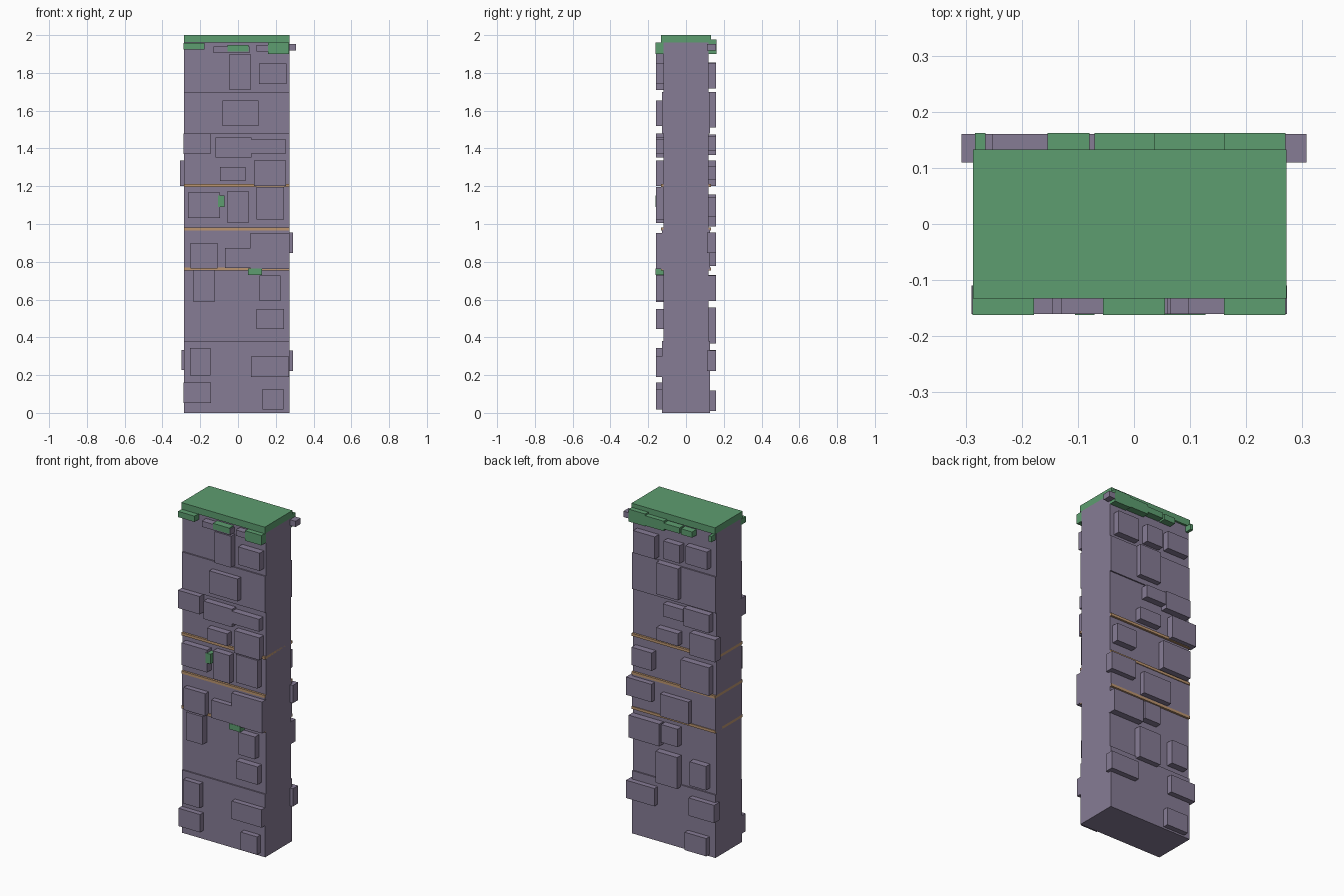
import bpy
import bmesh

cube = bpy.data.objects.get("Cube")
if cube:
    bpy.data.objects.remove(cube, do_unlink=True)


def material(name, red, green, blue):
    mat = bpy.data.materials.new(name)
    mat.use_nodes = True
    mat.diffuse_color = (red, green, blue, 1)
    shader = mat.node_tree.nodes["Principled BSDF"]
    shader.inputs["Base Color"].default_value = mat.diffuse_color
    return mat


purple_stone = material("purple stone", .24, .2, .3)
green_moss = material("green moss", .11, .34, .16)
tan_mortar = material("tan mortar", .5, .3, .16)


def box(name, center, size, mat):
    bm = bmesh.new()
    bmesh.ops.create_cube(bm, size=1)
    bmesh.ops.scale(bm, vec=size, verts=bm.verts)
    bmesh.ops.translate(bm, vec=center, verts=bm.verts)
    mesh = bpy.data.meshes.new(name)
    bm.to_mesh(mesh)
    bm.free()
    mesh.materials.append(mat)
    bpy.context.collection.objects.link(bpy.data.objects.new(name, mesh))


# Wall core, built from courses of two depths
wall_x, wall_width = -.0075, .559
shallow, deep = .24, .256
courses = [(.18, deep), (.38, deep), (.57, shallow), (.76, shallow),
           (.97, deep), (1.2, shallow), (1.33, shallow),
           (1.48, shallow), (1.7, deep), (1.96, shallow)]
bottom = 0
for top, depth in courses:
    box("wall_course", (wall_x, 0, (bottom + top) / 2),
        (wall_width, depth, top - bottom), purple_stone)
    bottom = top

# Mortar bands and the mossy cap
cap_depth = .265
for height in (.763, .973, 1.205):
    box("mortar_band", (wall_x, 0, height),
        (wall_width, cap_depth, .016), tan_mortar)
box("moss_cap", (wall_x, 0, (bottom + 2) / 2),
    (wall_width, cap_depth, 2 - bottom), green_moss)

# Shared stone widths, stone heights and column positions
narrow, medium, wide = .11, .145, .19
thin, short, low, square, tall, tower = .035, .075, .108, .135, .17, .19
left, middle, right = .17, 0, -.18
front, back = -1, 1


def raised(name, side, mat, proud, pieces):
    """Pieces standing out of one face of the wall: x, z, width, height."""
    inner = .11
    for x, z, width, height in pieces:
        box(name, (x, side * (inner + proud) / 2, z),
            (width, proud - inner, height), mat)


raised("front_stone", front, purple_stone, .16, [
    (-.035, 1.923, wide, thin),
    (.135, 1.93, short, thin),
    (.01, 1.805, narrow, tower),
    (.185, 1.795, medium, low),
    (.014, 1.585, wide, square),
    (-.217, 1.425, medium, low),
    (-.024, 1.405, wide, low),
    (.158, 1.41, wide, short),
    (-.028, 1.265, square, short),
    (left, 1.268, tall, square),
    (right, 1.1, tall, square),
    (middle, 1.09, narrow, tall),
    (left, 1.11, medium, tall),
    (right, .833, medium, square),
    (middle, .82, square, low),
    (left, .857, .205, tower),
    (right, .672, narrow, tall),
    (left, .66, narrow, square),
    (left, .497, medium, low),
    (-.2, .27, narrow, medium),
    (left, .245, .2, low),
    (-.215, .106, medium, low),
    (.185, .073, narrow, low),
])

raised("back_stone", back, purple_stone, .16, [
    (.24, 1.935, square, thin),
    (left, 1.785, medium, square),
    (-.015, 1.79, narrow, low),
    (right, 1.8, medium, low),
    (.015, 1.605, medium, tower),
    (-.025, 1.425, square, short),
    (right, 1.42, tall, low),
    (.015, 1.27, medium, short),
    (-.222, 1.268, tall, square),
    (.185, 1.09, square, low),
    (-.17, 1.072, wide, tall),
    (.205, .9, tall, low),
    (-.033, .845, wide, square),
    (left, .66, .205, square),
    (middle, .675, narrow, low),
    (.02, .462, medium, tower),
    (-.19, .482, narrow, medium),
    (.195, .275, wide, low),
    (-.215, .28, tall, low),
    (-.175, .065, medium, low),
])

# Moss hanging from the cap and growing between stones
raised("front_moss", front, green_moss, .162, [
    (-.233, 1.94, narrow, thin),
    (middle, 1.93, narrow, thin),
    (.215, 1.93, narrow, .06),
    (-.088, 1.12, thin, .06),
    (.09, .748, short, thin),
])
raised("back_moss", back, green_moss, .162, [
    (-.274, 1.94, .018, thin),
    (-.117, 1.933, short, thin),
    (-.015, 1.935, narrow, thin),
    (.103, 1.935, square, .06),
    (.215, 1.938, narrow, short),
])
